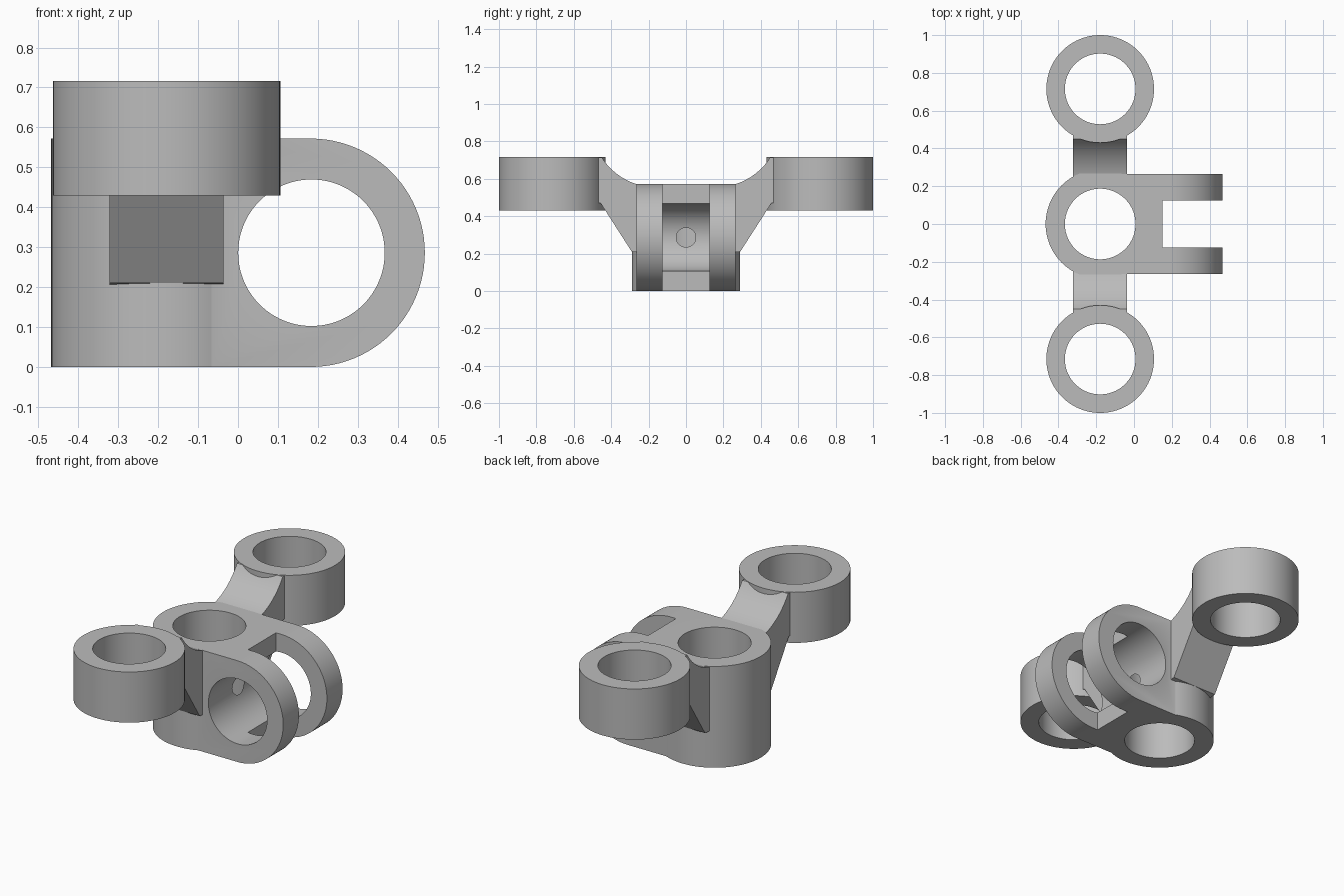
import bpy, bmesh, math
from mathutils import Vector

if "Cube" in bpy.data.objects:
    bpy.data.objects.remove(bpy.data.objects["Cube"], do_unlink=True)

# Key dimensions
BORE_X = -0.179
LUG_X, LUG_Z = 0.182, 0.286
BODY_TOP = 0.572
RING_Y, RING_LOW, RING_TOP = 0.715, 0.43, 0.716
SEGMENTS = 96

grey = bpy.data.materials.new("plain grey")
grey.use_nodes = True
grey.diffuse_color = (0.5, 0.5, 0.5, 1)
grey.node_tree.nodes["Principled BSDF"].inputs["Base Color"].default_value = (0.5, 0.5, 0.5, 1)


def prism(name, outline, direction):
    """Extrude a closed outline of 3D points along a direction."""
    bm = bmesh.new()
    face = bm.faces.new([bm.verts.new(p) for p in outline])
    result = bmesh.ops.extrude_face_region(bm, geom=[face], use_keep_orig=True)
    moved = [v for v in result["geom"] if isinstance(v, bmesh.types.BMVert)]
    bmesh.ops.translate(bm, verts=moved, vec=Vector(direction))
    bmesh.ops.recalc_face_normals(bm, faces=bm.faces)
    mesh = bpy.data.meshes.new(name)
    bm.to_mesh(mesh)
    bm.free()
    mesh.materials.append(grey)
    obj = bpy.data.objects.new(name, mesh)
    bpy.context.collection.objects.link(obj)
    return obj


def arc(radius, start, end, steps):
    return [(radius * math.cos(a), radius * math.sin(a))
            for a in (start + (end - start) * i / steps for i in range(steps + 1))]


def upright(name, x, y, radius, low, high):
    circle = arc(radius, 0, math.tau, SEGMENTS)[:-1]
    return prism(name, [(x + u, y + v, low) for u, v in circle], (0, 0, high - low))


def combine(obj, tool, operation):
    """Apply a boolean and discard the tool."""
    mod = obj.modifiers.new(operation, "BOOLEAN")
    mod.operation, mod.object, mod.solver = operation, tool, "EXACT"
    bpy.context.view_layer.objects.active = obj
    bpy.ops.object.modifier_apply(modifier=mod.name)
    bpy.data.objects.remove(tool, do_unlink=True)


# Central body: upright barrel joined to a round-ended lug
body = upright("central_body", BORE_X, 0, 0.289, 0, BODY_TOP)
end = arc(LUG_Z, -math.pi / 2, math.pi / 2, SEGMENTS // 2)
outline = [(LUG_X + u, -0.265, LUG_Z + v) for u, v in end]
outline += [(BORE_X, -0.265, BODY_TOP), (BORE_X, -0.265, 0)]
combine(body, prism("lug", outline, (0, 0.53, 0)), "UNION")

# Slot that splits the lug into a fork
slot = [(0.15, -0.125, -0.1), (0.6, -0.125, -0.1), (0.6, 0.125, -0.1), (0.15, 0.125, -0.1)]
combine(body, prism("slot_cutter", slot, (0, 0, 0.8)), "DIFFERENCE")

# Cross bore through the fork and upright bore, which just break into each other
circle = arc(0.1835, 0, math.tau, SEGMENTS)[:-1]
cross = [(0.184 + u, -0.4, LUG_Z + v) for u, v in circle]
combine(body, prism("cross_cutter", cross, (0, 0.8, 0)), "DIFFERENCE")
combine(body, upright("bore_cutter", BORE_X, 0, 0.187, -0.1, 0.8), "DIFFERENCE")

parts = [body]
for side, label in ((-1, "front"), (1, "back")):
    # Outer ring
    ring = upright(label + "_ring", BORE_X, side * RING_Y, 0.285, RING_LOW, RING_TOP)
    combine(ring, upright("ring_cutter", BORE_X, side * RING_Y, 0.187, 0.2, 0.9), "DIFFERENCE")

    # Connecting arm with a concave top and sloping underside
    sweep = arc(0.345, math.radians(-74), math.radians(-32.6), 16)
    profile = [(0.16 + u, 0.9 + v) for u, v in sweep]
    profile += [(0.5, 0.714), (0.5, 0.47), (0.457, 0.47), (0.29, 0.21), (0.24, 0.205), (0.24, 0.565)]
    arm = prism(label + "_arm", [(BORE_X - 0.143, side * y, z) for y, z in profile], (0.286, 0, 0))
    parts += [ring, arm]

# Smooth curved walls, crisp edges
bpy.ops.object.select_all(action="DESELECT")
for part in parts:
    part.select_set(True)
bpy.context.view_layer.objects.active = body
bpy.ops.object.shade_smooth_by_angle(angle=math.radians(25))
